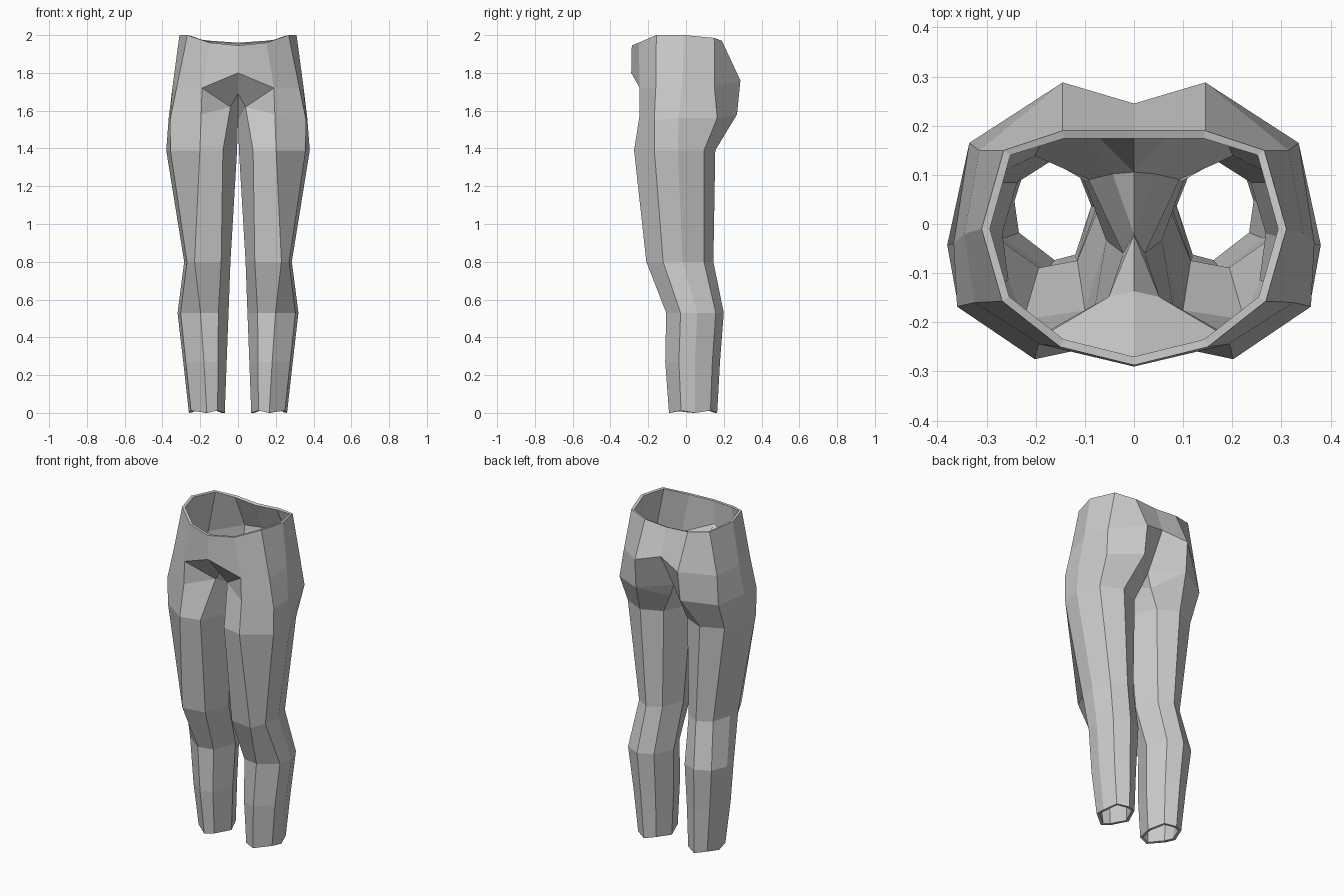
import bpy, bmesh

if "Cube" in bpy.data.objects:
    bpy.data.objects.remove(bpy.data.objects["Cube"])

bm = bmesh.new()


def verts(points):
    return [bm.verts.new(p) for p in points]


def strip(lower, upper, closed=False):
    n = len(lower)
    for i in range(n if closed else n - 1):
        j = (i + 1) % n
        bm.faces.new((lower[i], lower[j], upper[j], upper[i]))


def leg_ring(z, x0, x1, y0, y1, front, ripple=0.0):
    """Eight-sided section fitted to a box; 'front' shifts the front crease sideways."""
    shape = [(front, -1), (0.88, -0.5), (1, 0.08), (0.72, 0.72),
             (0.05, 1), (-0.6, 0.75), (-1, 0), (-0.6, -0.88)]
    cx, cy, rx, ry = (x0 + x1) / 2, (y0 + y1) / 2, (x1 - x0) / 2, (y1 - y0) / 2
    return verts([(cx + u * rx, cy + v * ry, z + ripple * (i % 2))
                  for i, (u, v) in enumerate(shape)])


# leg sections from hem to upper thigh
rings = [leg_ring(*r) for r in (
    (0.00, 0.07, 0.26, -0.09, 0.165, 0.0, 0.012),
    (0.27, 0.06, 0.29, -0.11, 0.18, 0.05),
    (0.53, 0.05, 0.32, -0.105, 0.20, 0.1),
    (0.80, 0.04, 0.285, -0.21, 0.145, 0.55),
    (1.39, 0.005, 0.38, -0.275, 0.155, 0.05))]

# top of the leg, around the hip and crotch
A0, B0, C0, D0, E0, F0, G0, H0 = leg_top = verts([
    (.195, -.245, 1.58), (.36, -.168, 1.55), (.367, -.04, 1.56), (.335, .165, 1.56),
    (.15, .27, 1.58), (.03, .11, 1.50), (0, -.03, 1.55), (.04, -.16, 1.62)])
rings.append(leg_top)
for lower, upper in zip(rings, rings[1:]):
    strip(lower, upper, closed=True)

# widest part of the seat, and the waist edge
hip = verts([(0, -.29, 1.80), (.19, -.245, 1.72), (.325, -.16, 1.72), (.345, -.02, 1.74),
             (.315, .15, 1.73), (.145, .288, 1.76), (0, .245, 1.80)])
waist = verts([(0, -.287, 1.945), (.15, -.25, 1.96), (.268, -.157, 2.0), (.31, -.01, 2.0),
               (.265, .15, 1.985), (.145, .19, 1.97), (0, .19, 1.96)])
strip(hip, waist)
strip([A0, B0, C0, D0, E0], hip[1:6])

# seat cleft and front fold close onto the centre line
Q0, K = verts([(0, .12, 1.58), (0, -.15, 1.69)])
for face in ((E0, Q0, hip[6], hip[5]), (Q0, E0, F0), (Q0, F0, G0),
             (H0, A0, hip[1]), (H0, hip[1], hip[0], K), (G0, H0, K)):
    bm.faces.new(face)

mesh = bpy.data.meshes.new("trousers")
bm.to_mesh(mesh)
bm.free()
trousers = bpy.data.objects.new("trousers", mesh)
bpy.context.collection.objects.link(trousers)

# other half, then cloth thickness
mirror = trousers.modifiers.new("other_half", 'MIRROR')
mirror.use_clip = True
mirror.merge_threshold = 0.001
cloth = trousers.modifiers.new("cloth", 'SOLIDIFY')
cloth.thickness = 0.017
cloth.offset = -1
